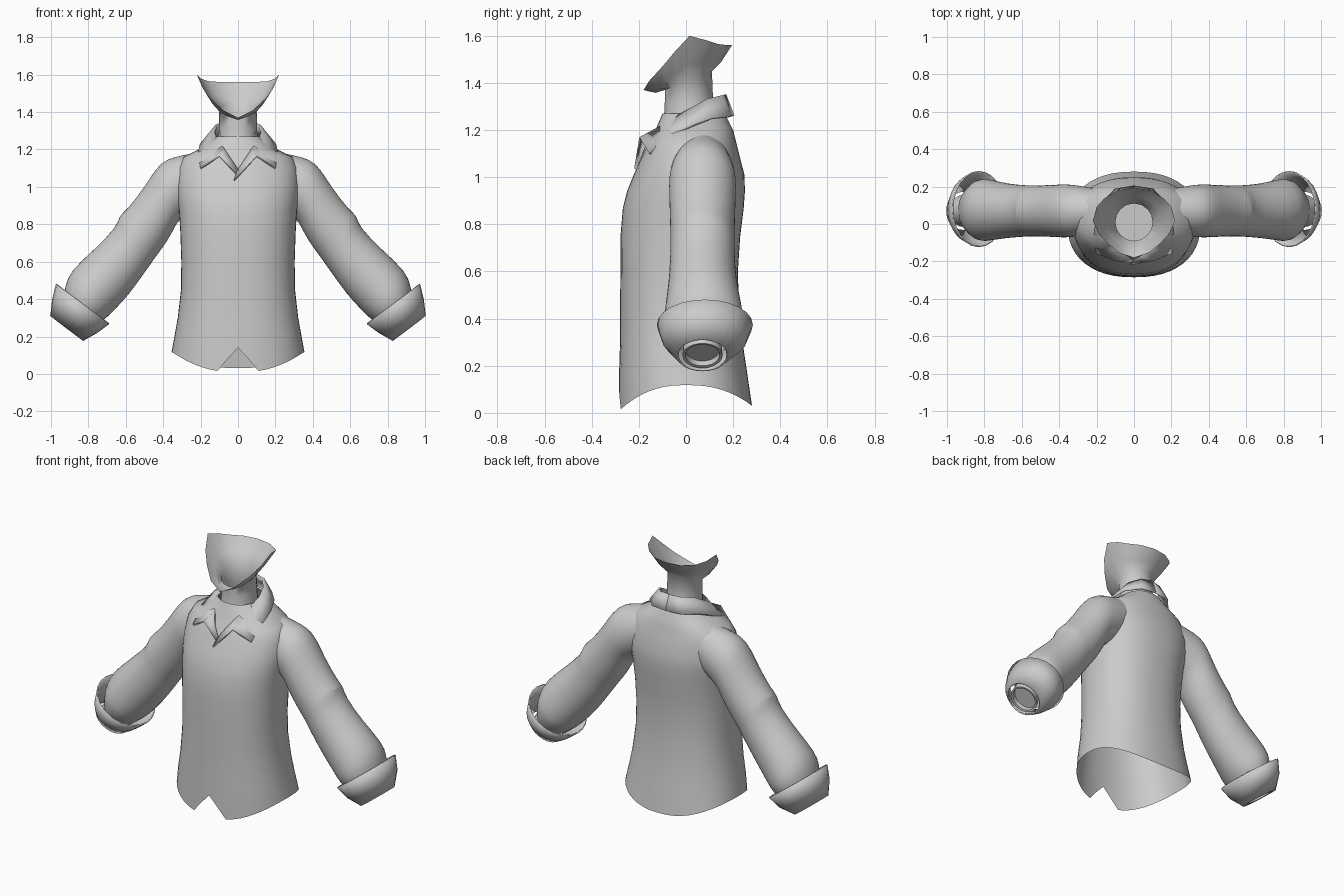
import bpy, bmesh, math
from mathutils import Vector as V

cube = bpy.data.objects.get("Cube")
if cube:
    bpy.data.objects.remove(cube)

grey = bpy.data.materials.new("light_grey")
grey.use_nodes = True
COLOR = (0.6, 0.6, 0.6, 1)
grey.diffuse_color = COLOR
grey.node_tree.nodes["Principled BSDF"].inputs["Base Color"].default_value = COLOR


def loft(name, rings, closed=True, cap_start=False, cap_end=False, subsurf=0, thickness=0, angle=50):
    """Skin a list of point rings into one smooth object."""
    bm = bmesh.new()
    rows = [[bm.verts.new(p) for p in ring] for ring in rings]
    n = len(rows[0])
    for low, high in zip(rows, rows[1:]):
        for i in range(n if closed else n - 1):
            j = (i + 1) % n
            bm.faces.new((low[i], low[j], high[j], high[i]))
    if cap_start:
        bm.faces.new(rows[0])
    if cap_end:
        bm.faces.new(rows[-1])
    bmesh.ops.recalc_face_normals(bm, faces=bm.faces)
    mesh = bpy.data.meshes.new(name)
    bm.to_mesh(mesh)
    bm.free()
    mesh.materials.append(grey)
    obj = bpy.data.objects.new(name, mesh)
    bpy.context.collection.objects.link(obj)
    if thickness:
        mod = obj.modifiers.new("thickness", "SOLIDIFY")
        mod.thickness = thickness
        mod.offset = 0
    if subsurf:
        obj.modifiers.new("smooth", "SUBSURF").levels = subsurf
        obj.modifiers["smooth"].render_levels = subsurf
    bpy.ops.object.select_all(action="DESELECT")
    obj.select_set(True)
    bpy.context.view_layer.objects.active = obj
    bpy.ops.object.shade_smooth_by_angle(angle=math.radians(angle))
    return obj


def oval(z, half, front, back, n=48, power=2.3):
    """Level rounded ring, starting at the front centre."""
    pts = []
    for i in range(n):
        a = math.tau * i / n
        s, c = math.sin(a), -math.cos(a)
        x = math.copysign(abs(s) ** (2 / power), s) * half
        y = math.copysign(abs(c) ** (2 / power), c) * (back - front) / 2
        pts.append(V((x, y + (front + back) / 2, z)))
    return pts


def tilted(side, upper, lower, depth, y, n=24):
    """Ring across an arm, from its upper and lower outline points."""
    u, l = V((upper[0] * side, y, upper[1])), V((lower[0] * side, y, lower[1]))
    mid, half = (u + l) / 2, (u - l) / 2
    return [mid + half * math.cos(math.tau * i / n) + V((0, depth * math.sin(math.tau * i / n), 0))
            for i in range(n)]


# Shirt body: curved hem with a front notch, then level rings to the collar
hem = oval(0, 0.355, -0.285, 0.28)
for i, p in enumerate(hem):
    p.z = 0.118 - (0.108 if p.y < 0 else 0.09) * (abs(p.y) / 0.283) ** 2.4
    step = min(i, len(hem) - i)
    if step < 2:
        p.z = 0.14 - 0.065 * step
body_levels = [
    (0.2, 0.34, -0.283, 0.255), (0.3, 0.322, -0.28, 0.24), (0.45, 0.305, -0.28, 0.225),
    (0.6, 0.303, -0.278, 0.22), (0.75, 0.308, -0.278, 0.23), (0.87, 0.315, -0.268, 0.245),
    (0.94, 0.325, -0.25, 0.25), (1.01, 0.33, -0.222, 0.248), (1.1, 0.32, -0.182, 0.225),
    (1.16, 0.29, -0.15, 0.21), (1.2, 0.21, -0.13, 0.2), (1.27, 0.12, -0.1, 0.165)]
loft("shirt_body", [hem] + [oval(*level) for level in body_levels])

# Sleeves and turned-back cuffs: upper point, lower point, half depth, centre y
sleeve_rings = [
    ((0.2, 1.19), (0.2, 0.9), 0.12, 0.07), ((0.3, 1.17), (0.27, 0.86), 0.135, 0.07),
    ((0.385, 1.15), (0.31, 0.83), 0.143, 0.07), ((0.44, 1.1), (0.335, 0.79), 0.143, 0.07),
    ((0.5, 1.0), (0.375, 0.71), 0.14, 0.07), ((0.6, 0.87), (0.44, 0.625), 0.137, 0.07),
    ((0.637, 0.85), (0.47, 0.58), 0.137, 0.07), ((0.645, 0.79), (0.5, 0.54), 0.138, 0.07),
    ((0.77, 0.665), (0.58, 0.425), 0.145, 0.07), ((0.9, 0.55), (0.665, 0.335), 0.165, 0.075),
    ((0.925, 0.47), (0.7, 0.3), 0.172, 0.075), ((0.94, 0.38), (0.77, 0.25), 0.13, 0.075)]
cuff_rings = [
    ((0.97, 0.48), (0.69, 0.27), 0.2, 0.08), ((0.99, 0.395), (0.755, 0.222), 0.175, 0.078),
    ((1.0, 0.31), (0.83, 0.18), 0.105, 0.07)]
wrist_rings = [
    ((0.92, 0.4), (0.8, 0.31), 0.075, 0.07), ((0.985, 0.295), (0.843, 0.19), 0.085, 0.07),
    ((0.975, 0.29), (0.853, 0.2), 0.073, 0.07), ((0.96, 0.31), (0.84, 0.22), 0.07, 0.07)]
for label, side in (("left", 1), ("right", -1)):
    loft(label + "_sleeve", [tilted(side, *r) for r in sleeve_rings], subsurf=1)
    loft(label + "_cuff", [tilted(side, *r) for r in cuff_rings], thickness=0.008, angle=40)
    loft(label + "_wrist", [tilted(side, *r) for r in wrist_rings], cap_end=True, angle=35)

# Neck: tube flaring into a raised open rim that dips at the chin
half_rim = [(0, -0.18, 1.37), (0.08, -0.155, 1.41), (0.145, -0.1, 1.47), (0.19, -0.05, 1.53),
            (0.22, 0.015, 1.6), (0.2, 0.09, 1.58), (0.16, 0.135, 1.565), (0.09, 0.18, 1.56),
            (0, 0.195, 1.56)]
rim = [V(p) for p in half_rim] + [V((-x, y, z)) for x, y, z in half_rim[-2:0:-1]]
base = oval(1.41, 0.1, -0.09, 0.11, n=16, power=2)
for p in base:
    p.z += 0.4 * (p.y - 0.01)
middle = [b.lerp(r, 0.45) - V((0, 0, 0.012)) for b, r in zip(base, rim)]
tube = [oval(z, h, f, b, n=16, power=2) for z, h, f, b in
        ((1.12, 0.13, -0.13, 0.15), (1.22, 0.105, -0.095, 0.13), (1.32, 0.102, -0.09, 0.115))]
loft("neck", tube + [base, middle, rim], cap_start=True, angle=70)

# Folded collar: inner and outer edges run from the back centre to the front point
inner = [(0, 0.165, 1.35), (0.07, 0.15, 1.345), (0.115, 0.09, 1.33), (0.125, 0.03, 1.295),
         (0.11, -0.05, 1.25), (0.07, -0.13, 1.2), (0.04, -0.17, 1.15), (0, -0.195, 1.09)]
outer = [(0, 0.2, 1.26), (0.1, 0.185, 1.257), (0.17, 0.11, 1.25), (0.2, 0.04, 1.225),
         (0.21, -0.05, 1.185), (0.2, -0.155, 1.1), (0.1, -0.195, 1.165), (-0.02, -0.215, 1.035)]
for label, side in (("left", 1), ("right", -1)):
    edges = [[V((x * side, y, z)) for x, y, z in edge] for edge in (inner, outer)]
    if side < 0:
        edges[1][-1] = V((0, -0.2, 1.06))
    loft(label + "_collar", edges, closed=False, thickness=0.012, angle=40)
